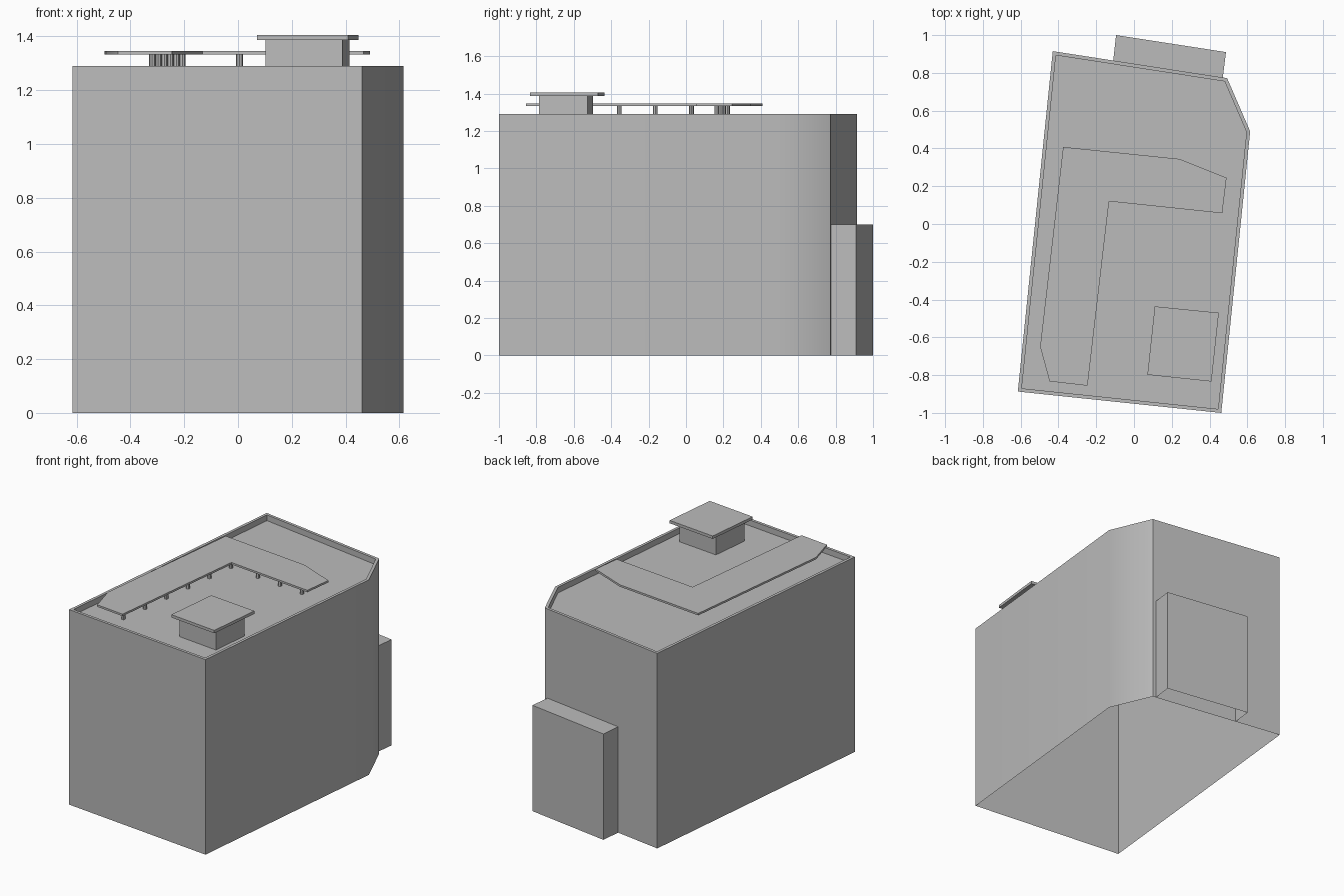
import bpy, bmesh, math
from mathutils import Vector

cube = bpy.data.objects.get("Cube")
if cube:
    bpy.data.objects.remove(cube, do_unlink=True)

grey = bpy.data.materials.new("plain_grey")
grey.use_nodes = True
colour = (0.5, 0.5, 0.5, 1)
grey.diffuse_color = colour
grey.node_tree.nodes["Principled BSDF"].inputs["Base Color"].default_value = colour


def raised(made, height):
    """Move the vertices of a fresh extrusion up or down."""
    for v in made["geom"]:
        if isinstance(v, bmesh.types.BMVert):
            v.co.z += height


def prism(name, outline, bottom, top, rim=0, recess=0, closed=False):
    """Extrude a plan outline, open below unless closed; a rim sinks the roof behind a parapet."""
    bm = bmesh.new()
    base = bm.faces.new([bm.verts.new((x, y, bottom)) for x, y in outline])
    raised(bmesh.ops.extrude_face_region(bm, geom=[base], use_keep_orig=True), top - bottom)
    bmesh.ops.recalc_face_normals(bm, faces=bm.faces[:])
    if rim:
        roof = max(bm.faces, key=lambda f: f.calc_center_median().z)
        bmesh.ops.inset_region(bm, faces=[roof], thickness=rim, use_even_offset=True)
        raised(bmesh.ops.extrude_face_region(bm, geom=[roof]), -recess)
        if roof.is_valid:
            bmesh.ops.delete(bm, geom=[roof], context="FACES_ONLY")
    if not closed:
        floor = min(bm.faces, key=lambda f: f.calc_center_median().z)
        bmesh.ops.delete(bm, geom=[floor], context="FACES_ONLY")
    mesh = bpy.data.meshes.new(name)
    bm.to_mesh(mesh)
    bm.free()
    mesh.materials.append(grey)
    obj = bpy.data.objects.new(name, mesh)
    bpy.context.collection.objects.link(obj)
    bpy.ops.object.select_all(action="DESELECT")
    obj.select_set(True)
    bpy.context.view_layer.objects.active = obj
    bpy.ops.object.shade_smooth_by_angle(angle=math.radians(32))
    weighted = obj.modifiers.new("weighted_normals", "WEIGHTED_NORMAL")
    weighted.keep_sharp = True


WALL_TOP, ROOF, CANOPY = 1.29, 1.252, 1.333

# Hollow main block with a low parapet around the roof
prism("building", [(-0.615, -0.887), (0.462, -1.0), (0.615, 0.49),
                   (0.493, 0.772), (-0.43, 0.915)], 0, WALL_TOP, 0.019, WALL_TOP - ROOF)

# Lower annex on the back wall
prism("back_annex", [(-0.11, 0.865), (0.47, 0.775), (0.487, 0.91), (-0.095, 1.0)], 0, 0.7)

# Roof vent and its overhanging cap
prism("vent_box", [(0.102, -0.755), (0.388, -0.786), (0.415, -0.526), (0.13, -0.498)],
      ROOF, 1.387)
prism("vent_cap", [(0.071, -0.798), (0.41, -0.834), (0.449, -0.47), (0.11, -0.436)],
      1.387, 1.406, closed=True)

# L-shaped roof canopy
prism("roof_canopy", [(-0.375, 0.408), (0.243, 0.344), (0.49, 0.245), (0.467, 0.057),
                      (-0.132, 0.12), (-0.246, -0.856), (-0.447, -0.833), (-0.497, -0.65)],
      CANOPY, 1.346, closed=True)

# Thin eight-sided posts in two rows under the inner edges of the canopy
start, corner, end = Vector((-0.319, -0.743)), Vector((-0.207, 0.222)), Vector((0.352, 0.165))
spots = [start.lerp(corner, i / 5) for i in range(6)]
spots += [corner.lerp(end, t) for t in (0.38, 0.69, 1)]
for i, spot in enumerate(spots):
    ring = [(spot.x + 0.0125 * math.cos(a), spot.y + 0.0125 * math.sin(a))
            for a in (math.tau * k / 8 for k in range(8))]
    prism(f"canopy_post_{i + 1}", ring, ROOF, CANOPY)
